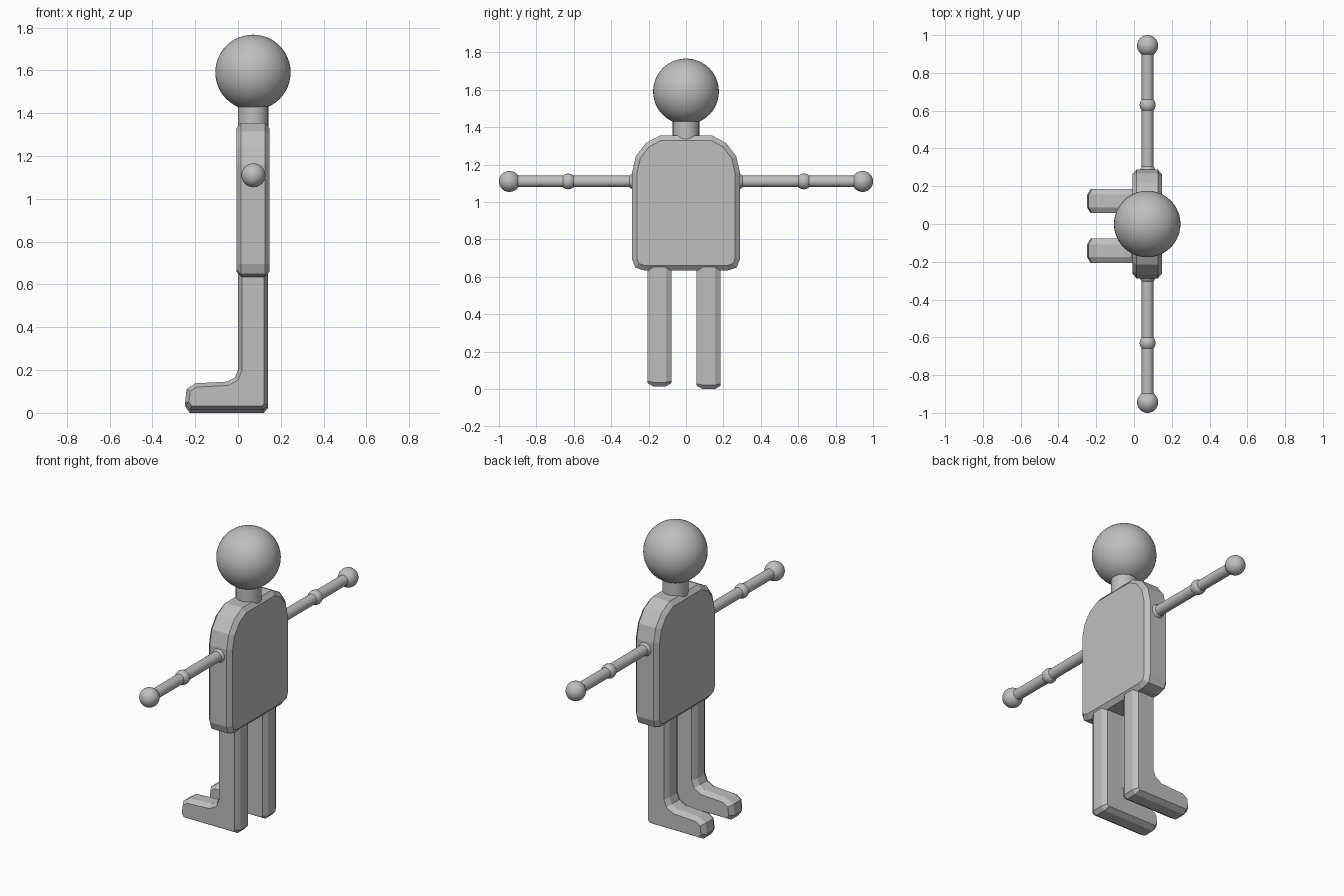
import bpy, bmesh, math
from mathutils import Vector, Matrix

if "Cube" in bpy.data.objects:
    bpy.data.objects.remove(bpy.data.objects["Cube"])

grey = bpy.data.materials.new("plain grey")
grey.diffuse_color = (0.52, 0.52, 0.52, 1)
grey.use_nodes = True
grey.node_tree.nodes["Principled BSDF"].inputs["Base Color"].default_value = grey.diffuse_color
CX, ARM_Z = 0.072, 1.11


def finish(bm, name, smooth=True):
    bmesh.ops.recalc_face_normals(bm, faces=bm.faces)
    me = bpy.data.meshes.new(name)
    bm.to_mesh(me)
    bm.free()
    ob = bpy.data.objects.new(name, me)
    bpy.context.collection.objects.link(ob)
    me.materials.append(grey)
    for p in me.polygons:
        p.use_smooth = smooth
    if smooth:
        bpy.context.view_layer.objects.active = ob
        ob.select_set(True)
        bpy.ops.object.shade_smooth_by_angle(angle=math.radians(35))
        ob.select_set(False)
    return ob


def sphere(name, loc, r, seg=32):
    bm = bmesh.new()
    bmesh.ops.create_uvsphere(bm, u_segments=seg, v_segments=seg // 2, radius=r,
                              matrix=Matrix.Translation(loc))
    return finish(bm, name)


def rod(name, a, b, r):
    a, b = Vector(a), Vector(b)
    d = b - a
    bm = bmesh.new()
    m = Matrix.Translation((a + b) / 2) @ d.to_track_quat('Z', 'Y').to_matrix().to_4x4()
    bmesh.ops.create_cone(bm, cap_ends=True, segments=24, radius1=r, radius2=r,
                          depth=d.length, matrix=m)
    return finish(bm, name)


def inset(pts, d):
    # Mitred inward offset of a counter-clockwise outline
    out = []
    for i, p in enumerate(pts):
        p, a, b = Vector(p), Vector(pts[i - 1]), Vector(pts[(i + 1) % len(pts)])
        u, v = (p - a).normalized(), (b - p).normalized()
        n1, n2 = Vector((-u.y, u.x)), Vector((-v.y, v.x))
        out.append(p + (n1 + n2) * d / (1 + n1.dot(n2)))
    return out


def slab(name, outline, place, lo, hi, side, edge):
    # Thick plate with chamfered rims; place(u, v, w) maps to space
    bm = bmesh.new()
    small = inset(outline, edge)
    layers = [(small, lo), (outline, lo + side), (outline, hi - side), (small, hi)]
    rings = [[bm.verts.new(place(p[0], p[1], w)) for p in pts] for pts, w in layers]
    n = len(outline)
    for r, s in zip(rings, rings[1:]):
        for i in range(n):
            bm.faces.new((r[i], r[(i + 1) % n], s[(i + 1) % n], s[i]))
    bm.faces.new(rings[0])
    bm.faces.new(rings[-1])
    return finish(bm, name, smooth=False)


# Torso: rounded shield shape, drawn in y-z
half = [(0.225, 0.635), (0.272, 0.65), (0.288, 0.695), (0.288, 1.16),
        (0.268, 1.245), (0.215, 1.315), (0.14, 1.355)]
torso = half + [(-y, z) for y, z in reversed(half)]
slab("torso", torso, lambda u, v, w: (w, u, v), -0.008, 0.148, 0.022, 0.026)

# Legs with feet, drawn in x-z as one bent profile
leg = [(-0.225, 0.008), (0.12, 0.008), (0.14, 0.03), (0.14, 0.66), (0.0, 0.66),
       (0.0, 0.195), (-0.014, 0.16), (-0.05, 0.14), (-0.2, 0.132),
       (-0.24, 0.105), (-0.248, 0.04)]
for name, y, dz in (("front_leg", -0.142, 0.006), ("back_leg", 0.121, -0.008)):
    slab(name, leg, lambda u, v, w: (u, y + w, v + dz), -0.064, 0.064, 0.03, 0.018)

# Neck and head
rod("neck", (0.071, 0, 1.2), (0.071, 0, 1.46), 0.071)
sphere("head", (0.07, 0, 1.591), 0.176, 48)

# Arms with shoulder, elbow and hand balls
for side, s in (("front", -1), ("back", 1)):
    rod(side + "_arm", (CX, s * 0.25, ARM_Z), (CX, s * 0.92, ARM_Z), 0.031)
    sphere(side + "_shoulder", (CX, s * 0.275, ARM_Z), 0.042)
    sphere(side + "_elbow", (CX, s * 0.63, ARM_Z), 0.042)
    sphere(side + "_hand", (CX, s * 0.944, ARM_Z), 0.056)
